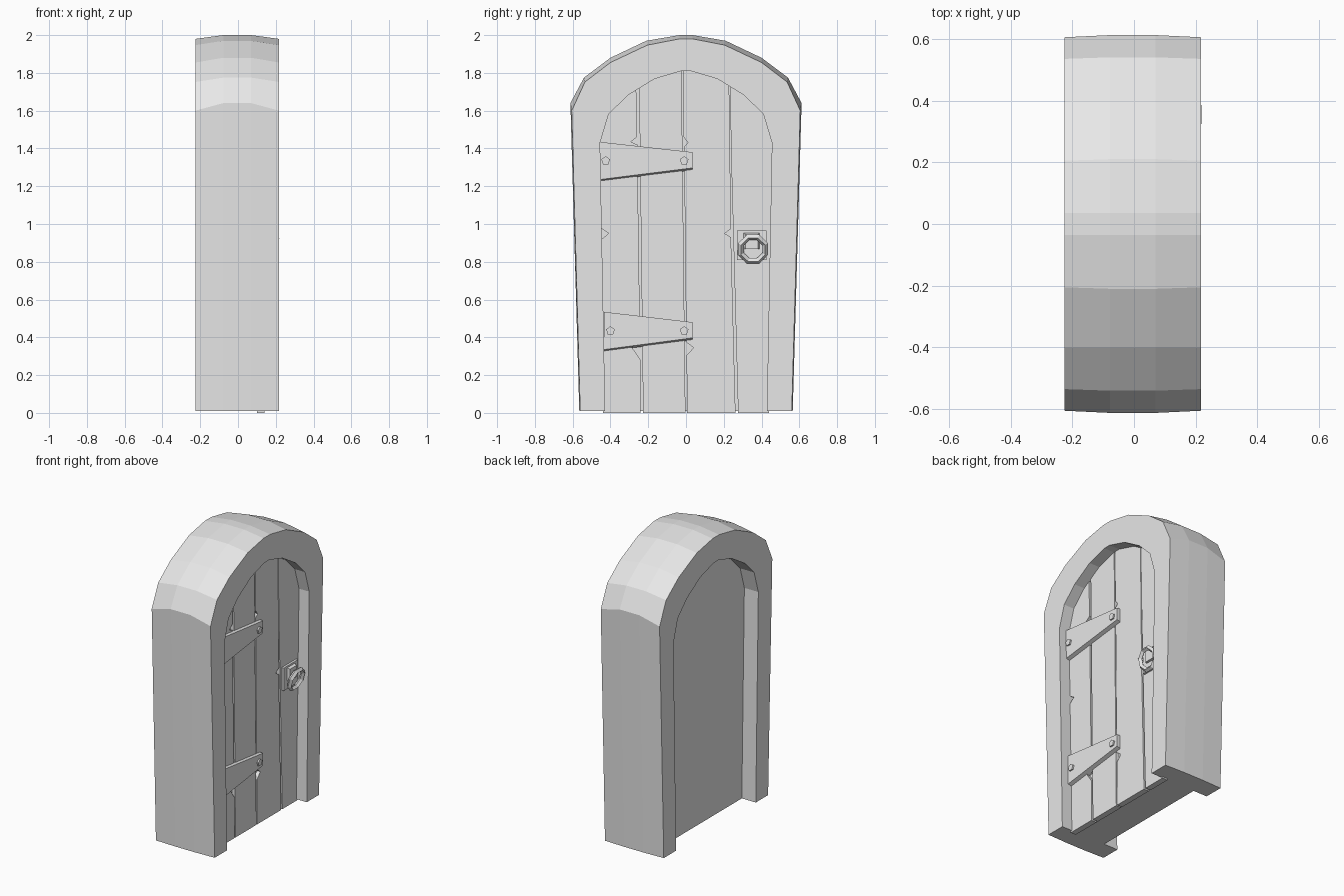
import bpy, bmesh, math
from mathutils import Matrix

cube = bpy.data.objects.get("Cube")
if cube:
    bpy.data.objects.remove(cube, do_unlink=True)

mat = bpy.data.materials.new("light_grey")
mat.use_nodes = True
mat.diffuse_color = (0.8, 0.8, 0.8, 1)
mat.node_tree.nodes["Principled BSDF"].inputs["Base Color"].default_value = (0.8, 0.8, 0.8, 1)


def finish(name, bm):
    bmesh.ops.recalc_face_normals(bm, faces=bm.faces)
    mesh = bpy.data.meshes.new(name)
    bm.to_mesh(mesh)
    bm.free()
    mesh.materials.append(mat)
    ob = bpy.data.objects.new(name, mesh)
    bpy.context.collection.objects.link(ob)
    return ob


def mirrored(half):
    """Right half of an arch, bottom to top, completed on the other side."""
    return half + [(-y, z) for y, z in reversed(half)]


def prism(name, pts, x0, x1, front=None):
    """Outline in y, z extruded along x, with an optional different front outline."""
    bm = bmesh.new()
    a = [bm.verts.new((x0, y, z)) for y, z in pts]
    b = [bm.verts.new((x1, y, z)) for y, z in (front or pts)]
    bm.faces.new(a)
    bm.faces.new(b)
    for i in range(len(a)):
        j = (i + 1) % len(a)
        bm.faces.new((a[i], a[j], b[j], b[i]))
    return finish(name, bm)


def rect(y0, y1, z0, z1):
    return [(y0, z0), (y1, z0), (y1, z1), (y0, z1)]


# Stone arch: slightly crowned outside, straight opening inside
crown = mirrored([(.565, .01), (.612, 1.64), (.54, 1.775), (.40, 1.88), (.21, 1.97), (.035, 2.0)])
edge = mirrored([(.56, .01), (.605, 1.60), (.535, 1.752), (.40, 1.855), (.205, 1.947), (.035, 1.98)])
opening = mirrored([(.428, .01), (.455, 1.43), (.41, 1.58), (.31, 1.68), (.167, 1.768), (.025, 1.81)])
BACK, FRONT = -.225, .217
bm = bmesh.new()
loops = [[bm.verts.new((x, y, z)) for y, z in pts] for x, pts in (
    (BACK, edge), (-.078, crown), (.07, crown), (FRONT, edge), (FRONT, opening), (BACK, opening))]
for k, a in enumerate(loops):
    b = loops[(k + 1) % len(loops)]
    for i in range(len(a) - 1):
        bm.faces.new((a[i], a[i + 1], b[i + 1], b[i]))
for end in (0, -1):
    bm.faces.new([loop[end] for loop in loops])
finish("stone_arch", bm)

# Door backing
prism("door_backing", opening, -.12, .115)

# Planks with chipped edges; the outer ends are buried in the arch
planks = [
    [(-.44, 0), (-.24, 0), (-.24, .28), (-.285, .345), (-.243, .36), (-.258, 1.42),
     (-.292, 1.435), (-.26, 1.46), (-.264, 1.74), (-.33, 1.69), (-.43, 1.58), (-.465, 1.43),
     (-.455, .98), (-.41, .95), (-.452, .915)],
    [(-.227, 0), (-.003, 0), (-.024, 1.83), (-.17, 1.79), (-.248, 1.74)],
    [(.006, 0), (.262, 0), (.238, .93), (.205, .95), (.238, .975), (.228, 1.76),
     (.17, 1.79), (.02, 1.83), (-.014, 1.83), (-.012, 1.46), (.01, 1.43), (-.01, 1.41),
     (.001, .375), (.04, .345), (.003, .305)],
    [(.276, 0), (.44, 0), (.465, 1.43), (.43, 1.58), (.33, 1.69), (.234, 1.76), (.238, 1.4)],
]
for i, pts in enumerate(planks):
    prism(f"plank_{i + 1}", pts, .10, .14)

# Tapered hinge straps and their five-sided rivets
for label, mid, y0, rivet_y in (("upper", 1.335, -.458, -.425), ("lower", .435, -.435, -.40)):
    y1 = .035
    back = [(y0, mid - .11), (y1, mid - .05), (y1, mid + .045), (y0, mid + .1)]
    front = [(y0, mid - .1), (y1, mid - .038), (y1, mid + .045), (y0, mid + .1)]
    prism(f"{label}_hinge_strap", back, .13, .165, front)
    for k, ry in enumerate((rivet_y, -.01)):
        pts = [(ry + .024 * math.sin(a), mid + .024 * math.cos(a))
               for a in (math.tau * n / 5 for n in range(5))]
        prism(f"{label}_rivet_{k + 1}", pts, .16, .175)

# Handle plate and ring mount
prism("handle_plate", rect(.27, .425, .81, .965), .13, .155)
prism("ring_mount", rect(.303, .393, .867, .955), .15, .172, rect(.315, .381, .867, .945))

# Octagonal pull ring, hanging slightly outward
bm = bmesh.new()
SIDES, TUBE = 8, 4
ring = []
for i in range(SIDES):
    a = math.tau * (i + .5) / SIDES
    sect = []
    for j in range(TUBE):
        t = math.tau * j / TUBE
        r = .069 + .016 * math.cos(t)
        sect.append(bm.verts.new((.016 * math.sin(t), r * math.cos(a), r * math.sin(a))))
    ring.append(sect)
for i in range(SIDES):
    for j in range(TUBE):
        n, m = (i + 1) % SIDES, (j + 1) % TUBE
        bm.faces.new((ring[i][j], ring[n][j], ring[n][m], ring[i][m]))
handle = finish("pull_ring", bm)
handle.data.transform(Matrix.Translation((.188, .355, .867)) @ Matrix.Rotation(math.radians(14), 4, 'Y'))
